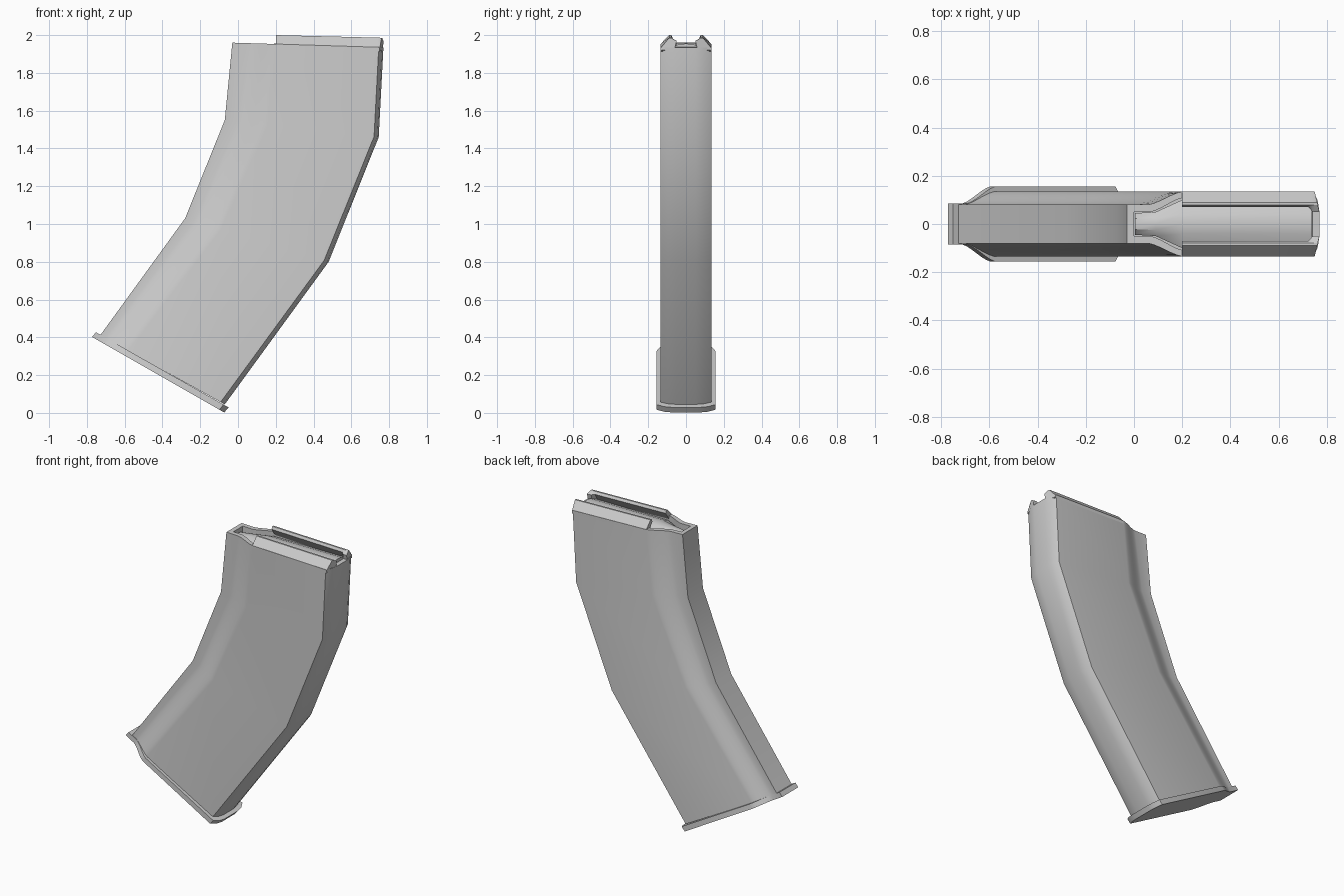
import bpy, bmesh, math
from mathutils import Vector

if "Cube" in bpy.data.objects:
    bpy.data.objects.remove(bpy.data.objects["Cube"])


def loft(name, rings, smooth=30):
    """Skin a list of equal-length closed rings and cap both ends."""
    bm = bmesh.new()
    rows = [[bm.verts.new(p) for p in r] for r in rings]
    n = len(rows[0])
    for a, b in zip(rows, rows[1:]):
        for i in range(n):
            j = (i + 1) % n
            bm.faces.new((a[i], a[j], b[j], b[i]))
    bm.faces.new(rows[0][::-1])
    bm.faces.new(rows[-1])
    bmesh.ops.recalc_face_normals(bm, faces=bm.faces)
    me = bpy.data.meshes.new(name)
    bm.to_mesh(me)
    bm.free()
    ob = bpy.data.objects.new(name, me)
    bpy.context.collection.objects.link(ob)
    bpy.ops.object.select_all(action='DESELECT')
    ob.select_set(True)
    bpy.context.view_layer.objects.active = ob
    bpy.ops.object.shade_smooth_by_angle(angle=math.radians(smooth))
    return ob


def section(left, right, a, b, narrow, wide, back=0.025, tip=0.05):
    """Closed outline: narrow front rib, S-shaped flare, wide sides, curved back."""
    L, R = Vector((left[0], 0, left[1])), Vector((right[0], 0, right[1]))
    length = (R - L).length
    d = (R - L) / length
    half = [(0, narrow)]
    for i in range(7):
        t = i / 6
        s = 0.5 * t + 0.5 * t * t * (3 - 2 * t)
        half.append((a + (b - a) * t, narrow + (wide - narrow) * s))
    half += [(length - back, wide), (length - back * 0.3, (wide + tip) / 2 + 0.005),
             (length, tip)]
    pts = [L + d * s + Vector((0, y, 0)) for s, y in half]
    return pts + [Vector((p.x, -p.y, p.z)) for p in reversed(pts)]


# Curved hollow body: outer wall up, rim, inner wall down to a floor
outer = [((-0.73, 0.41), (-0.07, 0.045), 0.03, 0.17),
         ((-0.28, 1.03), (0.48, 0.80), 0.05, 0.20),
         ((-0.07, 1.55), (0.745, 1.46), 0.07, 0.23),
         ((-0.03, 1.96), (0.77, 1.935), 0.09, 0.23)]
rings = [section(l, r, a, b, 0.08, 0.135) for l, r, a, b in outer]
rings.append(section((0.0, 1.959), (0.742, 1.936), 0.07, 0.20, 0.05, 0.108))
rings.append(section((-0.005, 1.88), (0.737, 1.86), 0.07, 0.20, 0.05, 0.108))
loft("magazine_body", rings)

# Feed lips folding inward, with hooks at the back end
for side, label in ((-1, "near"), (1, "far")):
    stations = []
    for x, y_edge, y_in in ((0.20, 0.135, 0.07), (0.725, 0.135, 0.07),
                            (0.74, 0.135, 0.052), (0.75, 0.135, 0.05)):
        drop = (x - 0.2) * 0.025
        low = 1.952 - (x - 0.2) * 0.032
        base_in = 0.105 if y_in > 0.06 else 0.062
        stations.append([(x, side * y, z) for y, z in (
            (y_edge, low - 0.02), (y_edge, low), (0.09, 2.0 - drop), (0.078, 2.0 - drop),
            (y_in, 1.983 - drop), (base_in, low - 0.02))])
    # curved back end matching the body's rear face
    stations.append([(0.75 + 0.02 * min(1, (0.135 - y) / 0.085), side * y, z)
                     for y, z in ((0.13, 1.92), (0.13, 1.936), (0.09, 1.985),
                                  (0.078, 1.985), (0.05, 1.968), (0.062, 1.92))])
    loft("feed_lip_" + label, stations)

# Follower plate inside the mouth, with a raised rounded centre
follower = []
for x, w, flank, z in ((0.005, 0.022, 0.045, 1.935), (0.09, 0.025, 0.05, 1.945),
                       (0.20, 0.04, 0.10, 1.955), (0.738, 0.04, 0.10, 1.955)):
    prof = [(-flank, 1.87), (-flank, z - 0.03), (-w, z - 0.004), (0, z),
            (w, z - 0.004), (flank, z - 0.03), (flank, 1.87)]
    follower.append([(x, y, h) for y, h in prof])
loft("follower", follower)

# Flanged base plate
loft("base_plate", [
    section((-0.773, 0.402), (-0.073, 0.002), 0.07, 0.20, 0.085, 0.155, 0.03, 0.07),
    section((-0.752, 0.427), (-0.05, 0.029), 0.07, 0.20, 0.085, 0.155, 0.03, 0.07)])
